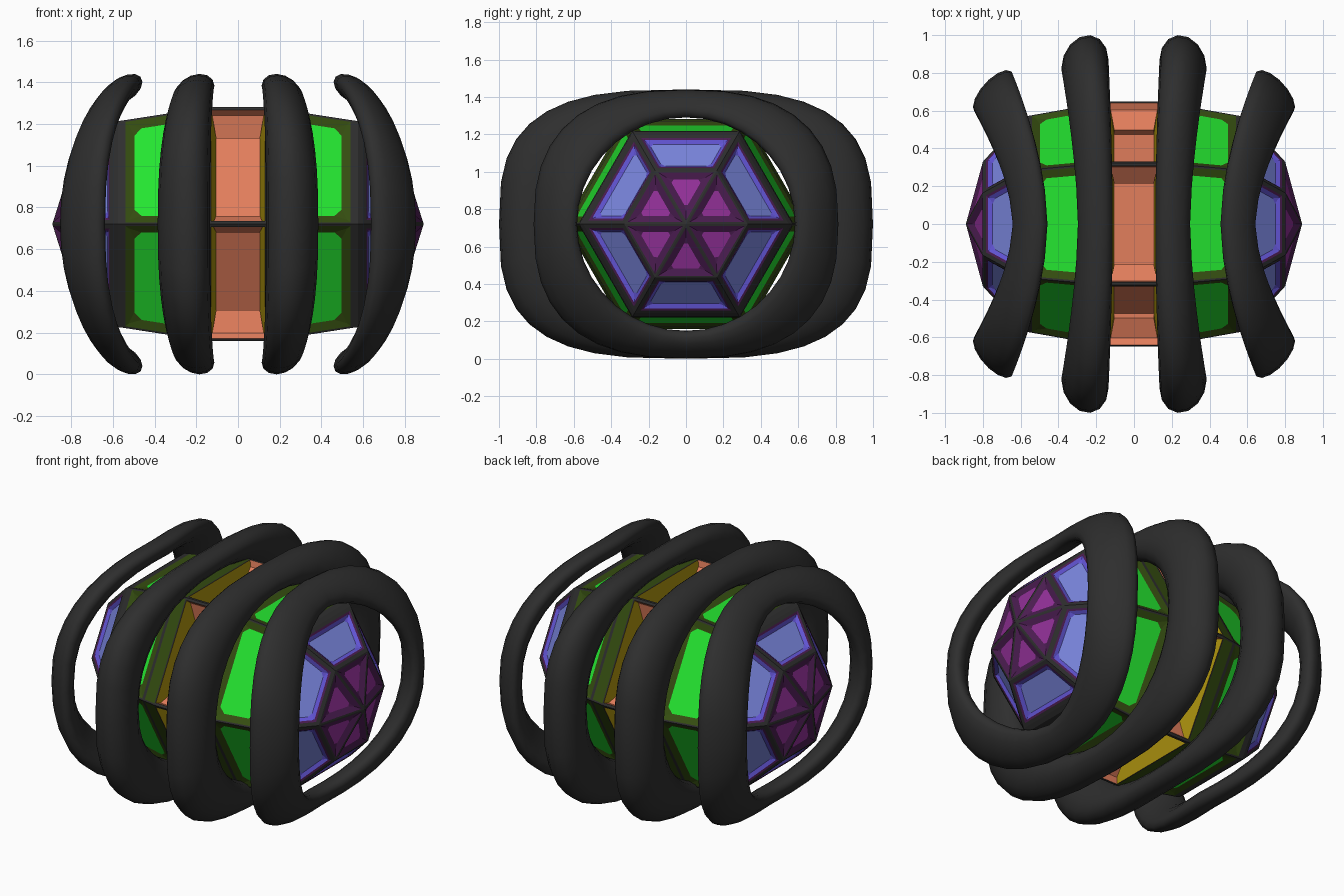
import bpy, bmesh, math
from mathutils import Vector

if "Cube" in bpy.data.objects:
    bpy.data.objects.remove(bpy.data.objects["Cube"])

CZ = 0.72  # height of the long axis


def mat(name, rgb):
    m = bpy.data.materials.new(name)
    lin = [((c / 255 + 0.055) / 1.055) ** 2.4 if c > 10 else c / 255 / 12.92 for c in rgb]
    m.diffuse_color = (*lin, 1)
    m.use_nodes = True
    m.node_tree.nodes["Principled BSDF"].inputs["Base Color"].default_value = m.diffuse_color
    return m


COLORS = [("charcoal", (46, 46, 46)), ("orange", (226, 126, 92)), ("mustard", (172, 146, 14)),
          ("olive", (52, 76, 16)), ("green", (36, 228, 48)), ("indigo", (98, 84, 212)),
          ("light_blue", (122, 134, 222)), ("dark_purple", (74, 28, 80)), ("purple", (146, 48, 152))]
MATS = [mat(n, c) for n, c in COLORS]
DARK, ORANGE, YELLOW, OLIVE, GREEN, INDIGO, BLUE, DPURPLE, PURPLE = range(9)


def finish(name, bm, mats):
    me = bpy.data.meshes.new(name)
    bm.to_mesh(me)
    bm.free()
    for m in mats:
        me.materials.append(m)
    ob = bpy.data.objects.new(name, me)
    ob.location.z = CZ
    bpy.context.collection.objects.link(ob)
    return ob


def corner(i, x, r, t=0.0):
    """Point on a hexagon at station x, t of the way along side i."""
    p, q = (Vector((x, r * math.cos(k * math.pi / 3), r * math.sin(k * math.pi / 3))) for k in (i, i + 1))
    return p.lerp(q, t)


def side_quad(i, xa, ra, xb, rb, t0=0.0, t1=1.0):
    return [corner(i, xa, ra, t0), corner(i, xb, rb, t0), corner(i, xb, rb, t1), corner(i, xa, ra, t1)]


def panel(bm, pts, layers, color, chamfer=0.0):
    """Outward facing panel; layers = (border width, depth, border colour)."""
    f = bm.faces.new([bm.verts.new(p) for p in pts])
    f.normal_update()
    if f.normal.dot(f.calc_center_median()) < 0:
        f.normal_flip()
    res = None
    for width, depth, border in layers:
        res = bmesh.ops.inset_individual(bm, faces=[f], thickness=width, depth=depth, use_even_offset=True)
        for b in res["faces"]:
            b.material_index = border
    f.material_index = color
    if chamfer:
        border = layers[-1][2]
        bev = bmesh.ops.bevel(bm, geom=list(f.verts), offset=chamfer, segments=1,
                              affect='VERTICES', profile=0.5)
        for b in bev["faces"]:
            if len(b.verts) == 3:
                b.material_index = border
    return res["faces"] if res else []


# centre band: deep orange pockets with mustard side walls, dark bars on the hexagon corners
bm = bmesh.new()
for i in range(6):
    for t0, t1 in ((0, .025), (.975, 1)):
        panel(bm, side_quad(i, -.13, .648, .13, .648, t0, t1), [], DARK)
    walls = panel(bm, side_quad(i, -.13, .648, .13, .648, .025, .975), [(.025, -.15, ORANGE)], ORANGE)
    for w in walls:
        w.normal_update()
        if abs(w.normal.x) > .5:
            w.material_index = YELLOW
finish("centre_band", bm, MATS)

for s, side in ((-1, "left"), (1, "right")):
    # green side panels, olive collar and dark end rim
    bm = bmesh.new()
    for i in range(6):
        panel(bm, side_quad(i, s * .13, .648, s * .225, .632), [(.01, 0, DARK)], OLIVE)
        panel(bm, side_quad(i, s * .225, .632, s * .55, .574),
              [(.010, 0, DARK), (.042, -.012, OLIVE)], GREEN, .035)
        panel(bm, side_quad(i, s * .55, .574, s * .575, .57), [], DARK)
    finish(side + "_green_panels", bm, MATS)
    # end cap: blue trapezoids and purple triangles
    bm = bmesh.new()
    for i in range(6):
        panel(bm, side_quad(i, s * .575, .57, s * .60, .55), [], DARK)
        panel(bm, side_quad(i, s * .60, .55, s * .80, .33),
              [(.022, 0, DARK), (.012, -.004, DPURPLE), (.02, -.015, INDIGO)], BLUE, .02)
        panel(bm, [corner(i, s * .80, .33), corner(i, s * .80, .33, 1), Vector((s * .89, 0, 0))],
              [(.010, 0, DARK), (.036, -.015, DPURPLE)], PURPLE, .02)
    finish(side + "_end_cap", bm, MATS)


def ring(name, s, inner, outer, n, x_top, x_side, half_top, half_side, lean_top, lean_side):
    """Saddle shaped hoop between an inner ellipse and an outer superellipse (y, z radii)."""
    N, M = 36, 14
    bm = bmesh.new()
    loops = []
    for k in range(N):
        a = 2 * math.pi * k / N
        ca, sa = math.cos(a), math.sin(a)
        pin = Vector((0, inner[0] * ca, inner[1] * sa))
        pout = Vector((0, outer[0] * math.copysign(abs(ca) ** (2 / n), ca),
                       outer[1] * math.copysign(abs(sa) ** (2 / n), sa)))
        c, h = (pin + pout) / 2, (pout - pin) / 2
        w = abs(2 * c.y / (inner[0] + outer[0])) ** 1.7
        xc, hx, lean = (p + (q - p) * w for p, q in
                        ((x_top, x_side), (half_top, half_side), (lean_top, lean_side)))
        loop = []
        for j in range(M):
            b = 2 * math.pi * j / M
            p = c + h * math.sin(b - lean)
            loop.append(bm.verts.new((s * (xc + hx * math.cos(b)), p.y, p.z)))
        loops.append(loop)
    for k in range(N):
        for j in range(M):
            l0, l1, j1 = loops[k], loops[(k + 1) % N], (j + 1) % M
            f = bm.faces.new((l0[j], l1[j], l1[j1], l0[j1]))
            f.smooth = True
    bmesh.ops.recalc_face_normals(bm, faces=bm.faces)
    finish(name, bm, [MATS[DARK]])


# four guard rings, mirrored in pairs
for s, side in ((-1, "left"), (1, "right")):
    ring(side + "_inner_ring", s, (.69, .57), (1.0, .72), 3.0, .205, .26, .092, .125, .25, .15)
    ring(side + "_outer_ring", s, (.582, .57), (.815, .72), 2.55, .55, .745, .092, .108, .5, .75)
